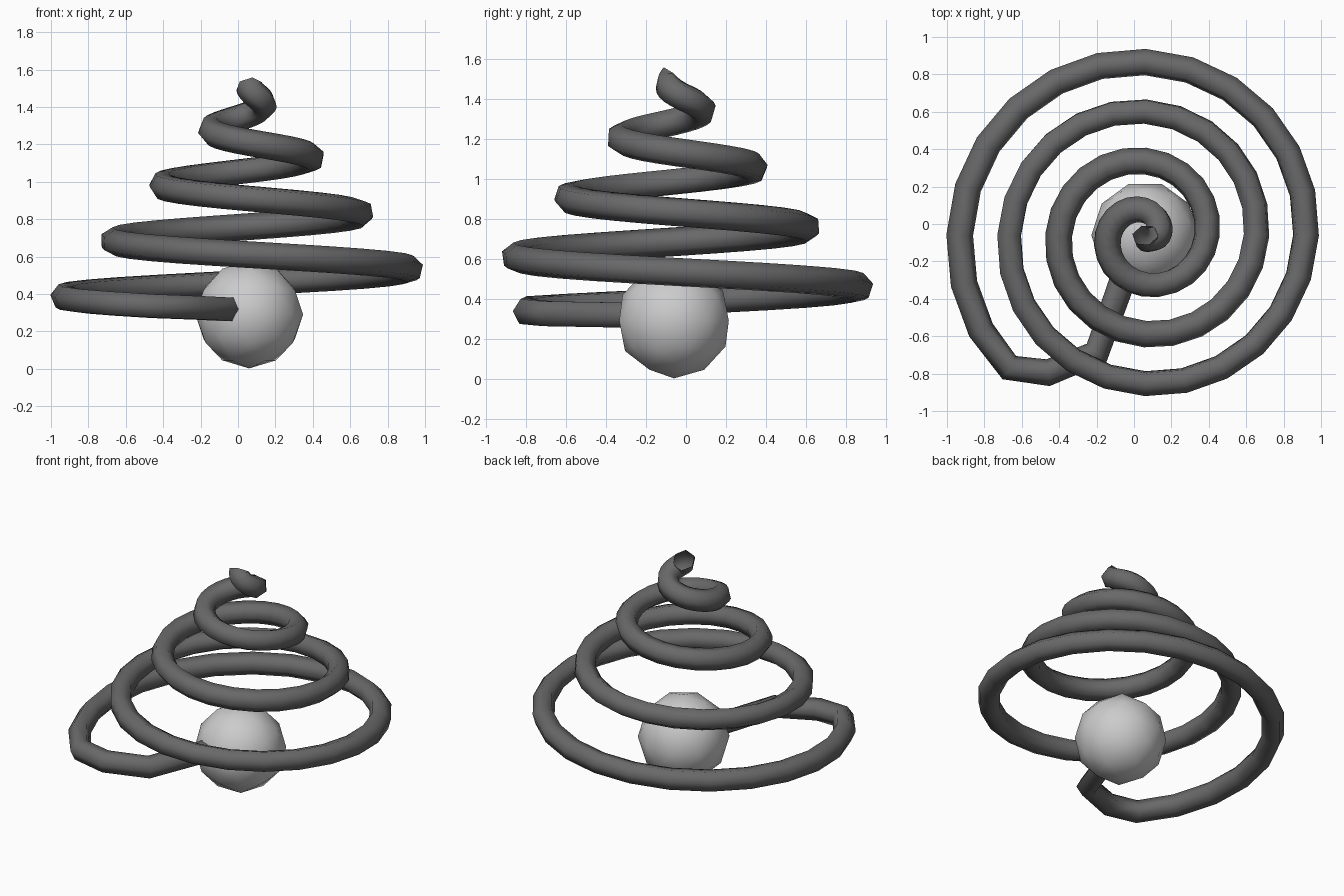
import bpy
from math import sin, cos, pi, radians

if "Cube" in bpy.data.objects:
    bpy.data.objects.remove(bpy.data.objects["Cube"])

CX, CY = 0.06, -0.06          # common axis of ball and spiral
STEPS = 24                    # straight pieces per turn

# Ball: low-poly icosphere standing on the ground
bpy.ops.mesh.primitive_ico_sphere_add(subdivisions=2, radius=0.288,
                                      location=(CX, CY, 0.29),
                                      rotation=(0, 0, radians(-18)))
ball = bpy.context.object
ball.name = "ball"
bpy.ops.object.shade_smooth()

# Path: a lead bent in towards the ball, then a cone spiral rising clockwise
path = [(0.0, -0.13, 0.315), (-0.2, -0.69, 0.325),
        (-0.46, -0.795, 0.335), (-0.667, -0.768, 0.348)]
for k in range(-2, 91):
    t = k / STEPS
    r = 0.2645 * (3.75 - t)
    a = 2 * pi * t
    path.append((CX - r * cos(a), CY + r * sin(a), 0.385 + 0.3 * t))

# Spiral wire: open-ended six-sided tube along the path
curve = bpy.data.curves.new("spiral_wire", 'CURVE')
curve.dimensions = '3D'
curve.bevel_depth = 0.072
curve.bevel_resolution = 1
curve.use_fill_caps = False
spline = curve.splines.new('POLY')
spline.points.add(len(path) - 1)
for p, co in zip(spline.points, path):
    p.co = (*co, 1)
wire = bpy.data.objects.new("spiral_wire", curve)
bpy.context.collection.objects.link(wire)
bpy.ops.object.select_all(action='DESELECT')
wire.select_set(True)
bpy.context.view_layer.objects.active = wire
bpy.ops.object.convert(target='MESH')
wire = bpy.context.object
wire.name = "spiral_wire"
bpy.ops.object.shade_smooth()

# Dark wire colour
dark = bpy.data.materials.new("dark_grey")
dark.diffuse_color = (0.14, 0.14, 0.14, 1)
dark.use_nodes = True
dark.node_tree.nodes["Principled BSDF"].inputs["Base Color"].default_value = dark.diffuse_color
wire.data.materials.clear()
wire.data.materials.append(dark)
